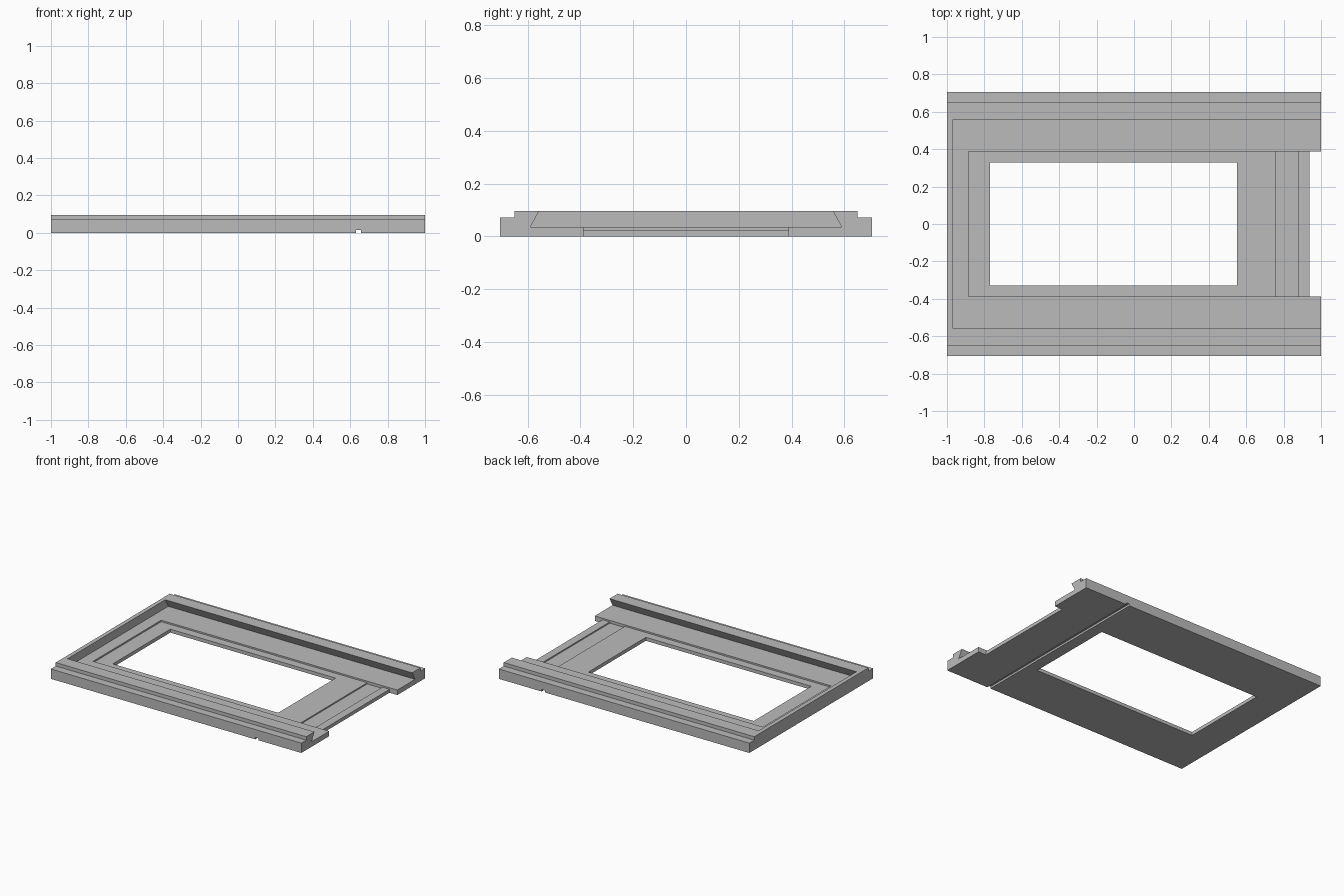
import bpy
import bmesh

cube = bpy.data.objects.get("Cube")
if cube:
    bpy.data.objects.remove(cube, do_unlink=True)

grey = bpy.data.materials.new("mid grey")
grey.use_nodes = True
grey.diffuse_color = (0.5, 0.5, 0.5, 1)
grey.node_tree.nodes["Principled BSDF"].inputs["Base Color"].default_value = (0.5, 0.5, 0.5, 1)

TOP, LEDGE, FLOOR, RECESS, GROOVE = 0.096, 0.071, 0.036, 0.025, 0.016
HALF = 0.706


def prism(name, profile, x0, x1):
    """Extrude a (y, z) profile along x."""
    bm = bmesh.new()
    face = bm.faces.new([bm.verts.new((x0, y, z)) for y, z in profile])
    out = bmesh.ops.extrude_face_region(bm, geom=[face])
    verts = [g for g in out["geom"] if isinstance(g, bmesh.types.BMVert)]
    bmesh.ops.translate(bm, verts=verts, vec=(x1 - x0, 0, 0))
    bmesh.ops.recalc_face_normals(bm, faces=bm.faces)
    mesh = bpy.data.meshes.new(name)
    bm.to_mesh(mesh)
    bm.free()
    mesh.materials.append(grey)
    obj = bpy.data.objects.new(name, mesh)
    bpy.context.collection.objects.link(obj)
    return obj


def mirrored(half):
    """Close a half profile by mirroring it across y = 0."""
    return half + [(-y, z) for y, z in reversed(half)]


def box(name, x0, x1, half_y, z0, z1):
    return prism(name, mirrored([(half_y, z0), (half_y, z1)]), x0, x1)


# Plate with a stepped ledge along the front and back
plate = prism("frame_plate", mirrored([(HALF, 0), (HALF, LEDGE), (0.65, LEDGE), (0.65, TOP)]), -1, 1)

# Dovetail channel open to the left end, angled under the rails
slope = (0.59 - 0.557) / (TOP - FLOOR)
above = TOP + 0.05
channel = mirrored([(0.59, FLOOR), (0.59 - slope * (above - FLOOR), above)])

cutters = [
    prism("channel_cutter", channel, -0.97, 1.2),
    box("recess_cutter", -0.885, 1.2, 0.388, RECESS, 0.2),
    box("cross_groove_cutter", 0.76, 0.88, 0.388, GROOVE, 0.2),
    box("window_cutter", -0.77, 0.55, 0.328, -0.1, 0.2),
    box("end_notch_cutter", 0.938, 1.2, 0.388, -0.1, 0.2),
    box("underside_slot_cutter", 0.632, 0.658, 1, -0.1, 0.014),
]

for cutter in cutters:
    cutter.hide_render = True
    mod = plate.modifiers.new(cutter.name, "BOOLEAN")
    mod.operation = "DIFFERENCE"
    mod.solver = "EXACT"
    mod.object = cutter

# Bake the cuts and remove the cutters
graph = bpy.context.evaluated_depsgraph_get()
baked = bpy.data.meshes.new_from_object(plate.evaluated_get(graph))
plate.modifiers.clear()
plate.data = baked
for cutter in cutters:
    bpy.data.objects.remove(cutter, do_unlink=True)
